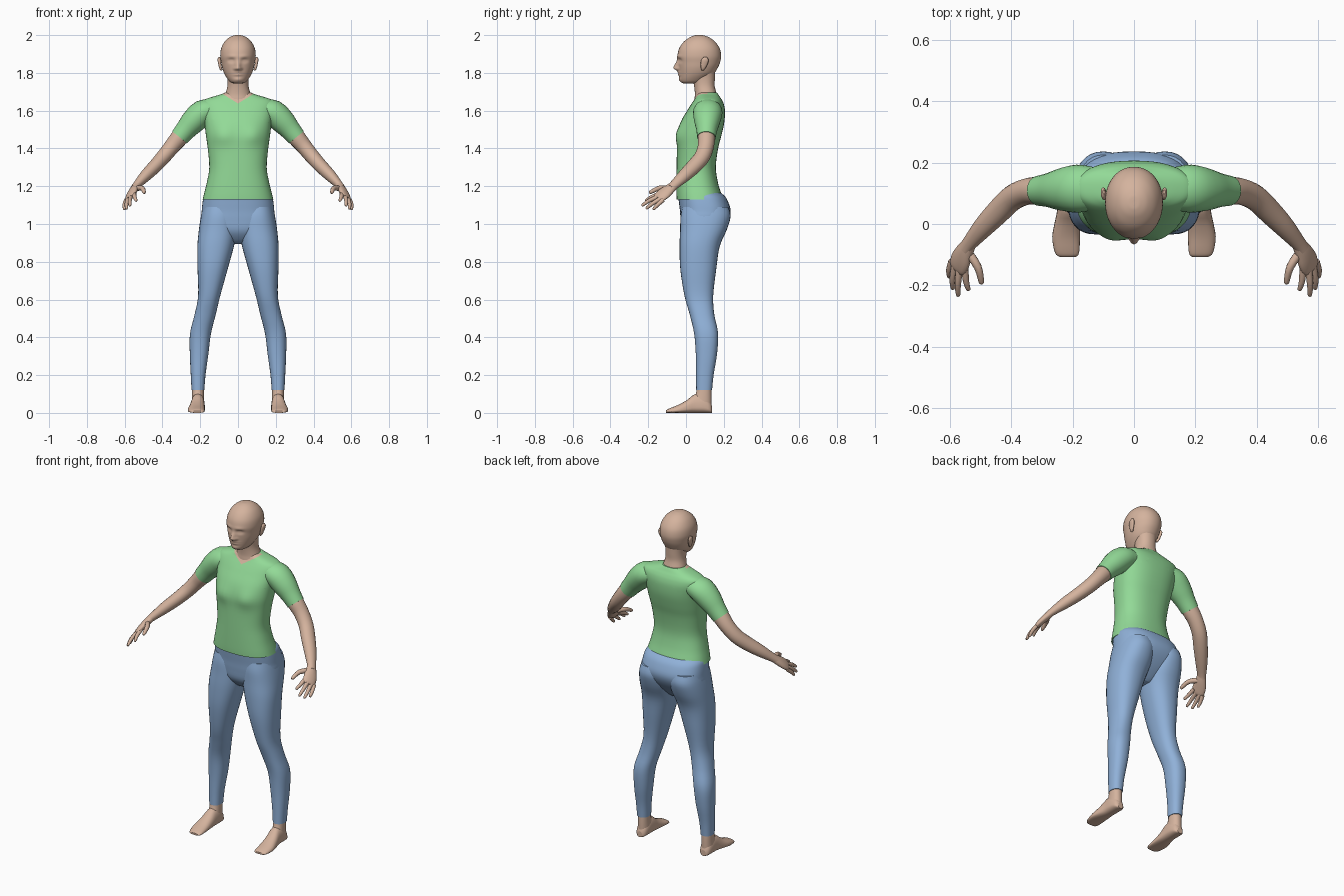
import bpy, bmesh, math
from mathutils import Vector


def material(name, rgb):
    m = bpy.data.materials.new(name)
    m.diffuse_color = (*rgb, 1)
    return m


SKIN = material("skin", (0.66, 0.45, 0.34))
GREEN = material("green_shirt", (0.29, 0.70, 0.31))
BLUE = material("blue_trousers", (0.28, 0.44, 0.69))


def smooth(rows, sub):
    """Catmull-Rom interpolation of a list of number tuples."""
    out = []
    for i in range(len(rows) - 1):
        p = [rows[max(i - 1, 0)], rows[i], rows[i + 1], rows[min(i + 2, len(rows) - 1)]]
        for k in range(sub):
            t = k / sub
            out.append([0.5 * (2 * b + (c - a) * t + (2 * a - 5 * b + 4 * c - d) * t * t
                               + (3 * b - a - 3 * c + d) * t ** 3) for a, b, c, d in zip(*p)])
    return out + [list(rows[-1])]


def unit_ring(segs, power):
    """Points of a superellipse; power 2 is round, higher is boxier."""
    pts = []
    for i in range(segs):
        a = 2 * math.pi * i / segs
        c, s = math.cos(a), math.sin(a)
        pts.append((math.copysign(abs(c) ** (2 / power), c), math.copysign(abs(s) ** (2 / power), s)))
    return pts


def skin_rings(name, rings, mats, mirror=False, edit=None):
    """Join rings of points into a closed smooth mesh."""
    bm = bmesh.new()
    vs = [[bm.verts.new(p) for p in r] for r in rings]
    n = len(vs[0])
    for a, b in zip(vs, vs[1:]):
        for i in range(n):
            bm.faces.new((a[i], a[(i + 1) % n], b[(i + 1) % n], b[i])).smooth = True
    bm.faces.new(vs[0])
    bm.faces.new(vs[-1])
    if edit:
        edit(bm)
    bmesh.ops.recalc_face_normals(bm, faces=bm.faces)
    me = bpy.data.meshes.new(name)
    bm.to_mesh(me)
    bm.free()
    for m in mats:
        me.materials.append(m)
    ob = bpy.data.objects.new(name, me)
    bpy.context.collection.objects.link(ob)
    if mirror:
        ob.modifiers.new("Mirror", 'MIRROR').use_mirror_merge = False
    return ob


def stack(name, rows, mats, segs=32, power=2.2, sub=4, **kw):
    """Loft of horizontal sections: z, x min, x max, y front, y back."""
    rings = [[((x0 + x1) / 2 + (x1 - x0) / 2 * c, (f + b) / 2 + (b - f) / 2 * s, z)
              for c, s in unit_ring(segs, power)] for z, x0, x1, f, b in smooth(rows, sub)]
    return skin_rings(name, rings, mats, **kw)


def sym(rows):
    """z, half width, front, back -> full section."""
    return [(z, -w, w, f, b) for z, w, f, b in rows]


def limb(name, rows, mat, side, segs=16, sub=3):
    """Mirrored tube along a path: x, y, z, radius along side, radius across."""
    pts = smooth(rows, sub)
    rings = []
    for i, (x, y, z, ra, rb) in enumerate(pts):
        t = (Vector(pts[min(i + 1, len(pts) - 1)][:3]) - Vector(pts[max(i - 1, 0)][:3])).normalized()
        u = Vector(side)
        u = (u - t * u.dot(t)).normalized()
        v = t.cross(u)
        rings.append([Vector((x, y, z)) + u * ra * c + v * rb * s for c, s in unit_ring(segs, 2)])
    return skin_rings(name, rings, [mat], mirror=True)


def bump(d, w):
    return math.exp(-(d / w) ** 2)


# Head with sculpted nose, eye sockets, lips and chin
def sculpt_face(bm):
    for v in bm.verts:
        x, y, z = v.co
        if y > 0.03:
            continue
        ax = abs(x)
        nose = 0.027 * bump(x, 0.013) * bump(z - 1.825, 0.013 if z < 1.825 else 0.032)
        wings = 0.010 * bump(ax - 0.014, 0.009) * bump(z - 1.822, 0.009)
        eyes = -0.011 * bump(ax - 0.035, 0.017) * bump(z - 1.866, 0.011)
        lids = 0.005 * bump(ax - 0.035, 0.010) * bump(z - 1.864, 0.006)
        brow = 0.004 * bump(ax - 0.032, 0.025) * bump(z - 1.887, 0.009)
        lips = 0.007 * bump(x, 0.024) * (bump(z - 1.803, 0.006) + bump(z - 1.790, 0.006))
        chin = 0.005 * bump(x, 0.022) * bump(z - 1.764, 0.011)
        v.co.y -= nose + wings + eyes + lids + brow + lips + chin


stack("head", sym([
    (1.744, 0.022, -0.012, 0.07), (1.751, 0.041, -0.026, 0.09), (1.768, 0.056, -0.033, 0.115),
    (1.795, 0.072, -0.036, 0.148), (1.825, 0.083, -0.039, 0.167), (1.855, 0.089, -0.042, 0.180),
    (1.89, 0.094, -0.045, 0.186), (1.93, 0.089, -0.036, 0.178), (1.965, 0.071, -0.012, 0.154),
    (1.988, 0.046, 0.020, 0.123), (1.998, 0.022, 0.045, 0.096), (2.0, 0.006, 0.062, 0.08)]),
    [SKIN], segs=80, power=2.1, sub=6, edit=sculpt_face)

limb("ear", [(0.086, 0.088, 1.815, 0.006, 0.005), (0.092, 0.09, 1.825, 0.012, 0.007),
             (0.097, 0.096, 1.85, 0.019, 0.008), (0.100, 0.102, 1.872, 0.018, 0.008),
             (0.098, 0.104, 1.884, 0.007, 0.004)], SKIN, (0, 1, 0), segs=12)

stack("neck", sym([(1.60, 0.08, 0.04, 0.165), (1.66, 0.074, 0.045, 0.166), (1.69, 0.066, 0.047, 0.162),
                   (1.73, 0.056, 0.043, 0.152), (1.77, 0.055, 0.035, 0.153), (1.81, 0.06, 0.03, 0.155)]), [SKIN])


# Shirt body: bust, then a V neckline cut into the front
def cut_neckline(bm):
    for v in bm.verts:
        if v.co.y < 0.05:
            v.co.y -= 0.014 * bump(abs(v.co.x) - 0.08, 0.05) * bump(v.co.z - 1.47, 0.05)
    for s in (-1, 1):
        bmesh.ops.bisect_plane(bm, geom=bm.verts[:] + bm.edges[:] + bm.faces[:], dist=1e-5,
                               plane_co=(0, 0, 1.638), plane_no=(-0.62 * s, 0, 1))
    for f in bm.faces:
        c = f.calc_center_median()
        f.material_index = int(c.y < 0.11 and c.z > 1.638 + 0.62 * abs(c.x))


stack("shirt_body", sym([
    (1.13, 0.187, -0.050, 0.195), (1.16, 0.180, -0.051, 0.187), (1.22, 0.165, -0.051, 0.169),
    (1.30, 0.152, -0.050, 0.158), (1.40, 0.160, -0.048, 0.170), (1.47, 0.170, -0.046, 0.188),
    (1.54, 0.178, -0.028, 0.203), (1.60, 0.188, 0.006, 0.206), (1.635, 0.193, 0.028, 0.200),
    (1.657, 0.180, 0.043, 0.190), (1.672, 0.140, 0.052, 0.180), (1.685, 0.095, 0.056, 0.172),
    (1.695, 0.070, 0.060, 0.165)]), [GREEN, SKIN], segs=48, power=2.4, edit=cut_neckline)

limb("shirt_sleeve", [(0.13, 0.115, 1.605, 0.070, 0.055), (0.185, 0.115, 1.590, 0.078, 0.068),
                      (0.235, 0.112, 1.545, 0.069, 0.066), (0.275, 0.110, 1.500, 0.056, 0.056),
                      (0.310, 0.108, 1.458, 0.049, 0.050)], GREEN, (0, 1, 0), segs=24)

# Arms and hands
limb("arm", [(0.27, 0.110, 1.505, 0.045, 0.045), (0.310, 0.108, 1.458, 0.046, 0.047),
             (0.350, 0.105, 1.410, 0.043, 0.042), (0.395, 0.085, 1.355, 0.042, 0.039),
             (0.440, 0.042, 1.305, 0.041, 0.036), (0.490, -0.010, 1.255, 0.035, 0.031),
             (0.535, -0.062, 1.207, 0.026, 0.021), (0.548, -0.080, 1.190, 0.026, 0.020)], SKIN, (0.3, 1, -0.3), segs=20)

ACROSS = (0.6, 0.45, -0.5)
limb("palm", [(0.530, -0.056, 1.212, 0.022, 0.018), (0.548, -0.085, 1.187, 0.031, 0.020),
              (0.563, -0.115, 1.163, 0.039, 0.018), (0.573, -0.140, 1.143, 0.037, 0.014),
              (0.577, -0.150, 1.136, 0.030, 0.008)], SKIN, ACROSS)

fingers = {
    "index_finger": ((0.550, -0.142, 1.160), (0.547, -0.183, 1.142), (0.538, -0.216, 1.122)),
    "middle_finger": ((0.567, -0.143, 1.147), (0.573, -0.193, 1.125), (0.572, -0.235, 1.096)),
    "ring_finger": ((0.582, -0.135, 1.134), (0.590, -0.178, 1.108), (0.590, -0.212, 1.080)),
    "little_finger": ((0.592, -0.122, 1.127), (0.601, -0.150, 1.102), (0.601, -0.174, 1.076)),
    "thumb": ((0.540, -0.092, 1.188), (0.508, -0.140, 1.190), (0.495, -0.195, 1.165)),
}
for name, (a, b, c) in fingers.items():
    r = 0.013 if name == "thumb" else 0.0105
    tip = Vector(c)
    near = tip.lerp(Vector(b), 0.15)
    limb(name, [(*a, r * 1.2, r * 1.1), (*b, r, r), (*near, r * 0.75, r * 0.7), (*tip, r * 0.3, r * 0.3)],
         SKIN, ACROSS, segs=10)

# Trousers: pelvis and a mirrored leg
stack("trouser_hips", sym([
    (1.175, 0.160, -0.025, 0.170), (1.15, 0.180, -0.040, 0.203), (1.12, 0.187, -0.038, 0.222),
    (1.07, 0.192, -0.032, 0.236), (1.02, 0.193, -0.028, 0.222), (0.96, 0.150, -0.018, 0.180),
    (0.91, 0.070, 0.020, 0.130), (0.895, 0.030, 0.050, 0.110)]), [BLUE], segs=48, power=2.5)

stack("trouser_leg", [
    (1.09, 0.010, 0.185, -0.020, 0.225), (1.04, 0.004, 0.196, -0.029, 0.236),
    (0.97, 0.004, 0.207, -0.031, 0.216), (0.88, 0.022, 0.215, -0.034, 0.178),
    (0.76, 0.055, 0.214, -0.030, 0.160), (0.62, 0.094, 0.211, -0.008, 0.144),
    (0.52, 0.118, 0.230, 0.020, 0.150), (0.42, 0.143, 0.254, 0.043, 0.170),
    (0.31, 0.157, 0.255, 0.052, 0.164), (0.20, 0.172, 0.250, 0.054, 0.146),
    (0.12, 0.178, 0.246, 0.054, 0.138)], [BLUE], power=2.3, mirror=True)

# Bare feet
stack("ankle", [(0.18, 0.182, 0.242, 0.060, 0.132), (0.12, 0.181, 0.243, 0.056, 0.134),
                (0.08, 0.180, 0.244, 0.045, 0.135), (0.03, 0.178, 0.246, 0.030, 0.135)], [SKIN], mirror=True)

foot_rows = smooth([  # y, centre x, half width, top z
    (0.138, 0.212, 0.016, 0.035), (0.125, 0.212, 0.030, 0.065), (0.090, 0.212, 0.036, 0.100),
    (0.045, 0.213, 0.037, 0.098), (0.005, 0.217, 0.041, 0.068), (-0.040, 0.221, 0.045, 0.043),
    (-0.080, 0.219, 0.042, 0.027), (-0.100, 0.217, 0.036, 0.018), (-0.107, 0.216, 0.026, 0.011)], 3)
skin_rings("foot", [[(x + w * c, y, h * (0.3 + (0.7 if s > 0 else 0.3) * s))
                     for c, s in unit_ring(24, 2.3)] for y, x, w, h in foot_rows], [SKIN], mirror=True)
